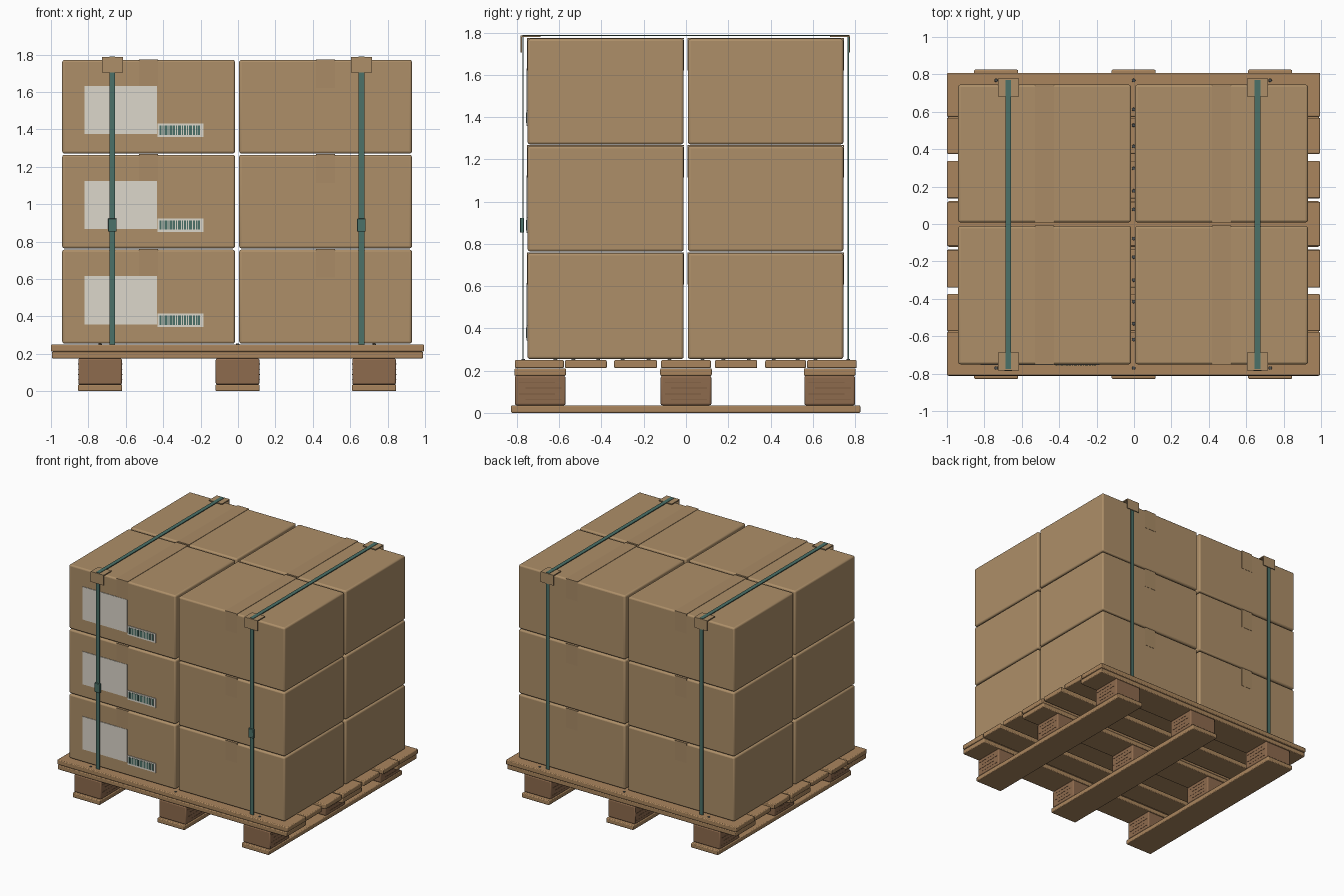
import bpy, bmesh, math
from mathutils import Vector

if "Cube" in bpy.data.objects:
    bpy.data.objects.remove(bpy.data.objects["Cube"])


def material(name, rgb):
    m = bpy.data.materials.new(name)
    m.diffuse_color = (*rgb, 1)
    m.use_nodes = True
    m.node_tree.nodes["Principled BSDF"].inputs["Base Color"].default_value = m.diffuse_color
    return m


CARD = material("cardboard", (0.42, 0.275, 0.14))
TAPE = material("packing tape", (0.40, 0.26, 0.132))
WOOD = material("pallet wood", (0.40, 0.235, 0.11))
BLOCK = material("block wood", (0.27, 0.145, 0.075))
GRAIN = material("wood grain", (0.19, 0.10, 0.05))
LABEL = material("label paper", (0.72, 0.68, 0.60))
STRAP = material("strap green", (0.07, 0.165, 0.14))
METAL = material("nail steel", (0.08, 0.085, 0.085))


def finish(name, bm, mat, bevel=0, segments=2):
    me = bpy.data.meshes.new(name)
    bm.to_mesh(me)
    bm.free()
    ob = bpy.data.objects.new(name, me)
    bpy.context.collection.objects.link(ob)
    me.materials.append(mat)
    if bevel:
        mod = ob.modifiers.new("soft edges", 'BEVEL')
        mod.width, mod.segments = bevel, segments
        bpy.context.view_layer.objects.active = ob
        ob.select_set(True)
        bpy.ops.object.shade_smooth_by_angle(angle=math.radians(40))
        ob.select_set(False)
    return ob


def boxes(name, bounds, mat, bevel=0, segments=2):
    """One object made of cuboids given as (x0, x1, y0, y1, z0, z1)."""
    bm = bmesh.new()
    for x0, x1, y0, y1, z0, z1 in bounds:
        size = Vector((x1 - x0, y1 - y0, z1 - z0))
        mid = Vector((x0 + x1, y0 + y1, z0 + z1)) / 2
        for v in bmesh.ops.create_cube(bm, size=1)['verts']:
            v.co = v.co * size + mid
    return finish(name, bm, mat, bevel, segments)


# Pallet: runners, blocks, stringers, deck boards
COLS = (-0.737, -0.002, 0.728)
ROWS = (-0.69, 0.0, 0.68)
for cx in COLS:
    boxes("bottom_runner", [(cx - 0.118, cx + 0.118, -0.828, 0.825, 0.0, 0.036)], WOOD, 0.006)
    for cy in ROWS:
        boxes("pallet_block", [(cx - 0.117, cx + 0.117, cy - 0.12, cy + 0.12, 0.036, 0.175)], BLOCK, 0.008)
        # grain lines on the sawn ends
        lines = []
        for s in (-1, 1):
            for i in range(4):
                x = cx + s * 0.1175
                z = 0.06 + i * 0.028
                off = 0.015 * (-1) ** i
                lines.append((x - 0.001, x + 0.001, cy - 0.085 + off, cy + 0.085 + off, z, z + 0.003))
        boxes("block_grain", lines, GRAIN)
for cy in ROWS:
    boxes("stringer_board", [(-0.995, 0.99, cy - 0.122, cy + 0.122, 0.175, 0.211)], WOOD, 0.006)
DECK = [(-0.81, -0.578), (-0.573, -0.375), (-0.34, -0.137), (-0.118, 0.118),
        (0.137, 0.337), (0.375, 0.568), (0.573, 0.808)]
for y0, y1 in DECK:
    boxes("deck_board", [(-1, 0.995, y0, y1, 0.212, 0.25)], WOOD, 0.006)

# Nail heads
bm = bmesh.new()
for cx in COLS:
    for y0, y1 in DECK:
        for y in (y0 + 0.04, y1 - 0.04):
            made = bmesh.ops.create_cone(bm, cap_ends=True, segments=12, radius1=0.01, radius2=0.008, depth=0.006)
            bmesh.ops.translate(bm, verts=made['verts'], vec=(cx, y, 0.251))
finish("nail_heads", bm, METAL)

# Cartons with tape strips
XS = ((-0.94, -0.016), (0.006, 0.93))
YS = ((-0.75, -0.011), (0.009, 0.745))
ZS = ((0.255, 0.757), (0.764, 1.264), (1.271, 1.771))
for z0, z1 in ZS:
    for x0, x1 in XS:
        for y0, y1 in YS:
            boxes("carton", [(x0, x1, y0, y1, z0, z1)], CARD, 0.012, 3)
            c = (x0 + x1) / 2
            a, b = c - 0.05, c + 0.05
            boxes("tape_strip", [
                (a, b, y0 - 0.002, y1 + 0.002, z1 - 0.002, z1 + 0.003),
                (a, b, y0 - 0.002, y0 + 0.002, z1 - 0.15, z1),
                (a, b, y1 - 0.002, y1 + 0.002, z1 - 0.15, z1)], TAPE)

# Shipping labels and barcodes on the front left cartons
BARS = (2, 1, 3, 1, 2, 2, 1, 3, 1, 2, 1, 3, 2, 1, 2)
for z0, z1 in ZS:
    boxes("shipping_label", [(-0.82, -0.432, -0.754, -0.749, z0 + 0.103, z0 + 0.36)], LABEL)
    boxes("barcode_label", [(-0.43, -0.185, -0.755, -0.749, z0 + 0.088, z0 + 0.16)], LABEL)
    x, bars = -0.42, []
    for w in BARS:
        bars.append((x, x + w * 0.0055, -0.757, -0.754, z0 + 0.1, z0 + 0.15))
        x += w * 0.0055 + 0.0048
    boxes("barcode_bars", bars, STRAP)

# Straps, buckles and corner protectors
for cx in (-0.672, 0.66):
    a, b = cx - 0.015, cx + 0.015
    boxes("strap", [
        (a, b, -0.775, -0.769, 0.25, 1.787),
        (a, b, 0.765, 0.771, 0.25, 1.787),
        (a, b, -0.775, 0.771, 1.783, 1.789)], STRAP)
    boxes("strap_buckle", [(cx - 0.023, cx + 0.023, -0.785, -0.767, 0.853, 0.923)], STRAP, 0.003)
    p, q = cx - 0.056, cx + 0.056
    for s, edge in ((-1, -0.783), (1, 0.777)):
        ys = sorted((edge, edge - s * 0.006))
        yt = sorted((edge, edge - s * 0.095))
        boxes("corner_protector", [
            (p, q, *ys, 1.705, 1.786),
            (p, q, *yt, 1.778, 1.786)], CARD)
